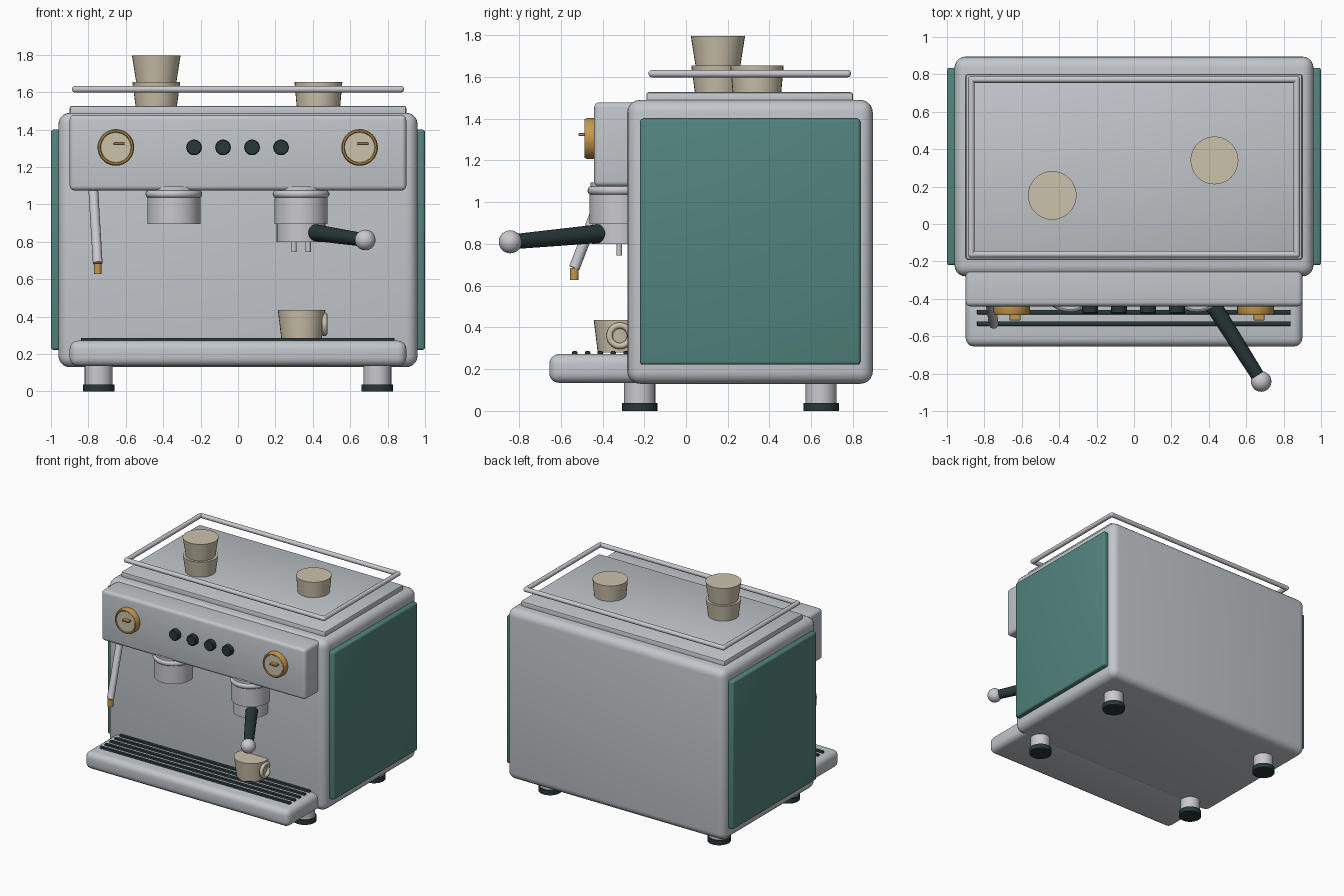
import bpy, bmesh, math
from mathutils import Vector, Matrix

if "Cube" in bpy.data.objects:
    bpy.data.objects.remove(bpy.data.objects["Cube"])


def mat(name, rgb):
    m = bpy.data.materials.new(name)
    m.diffuse_color = (*rgb, 1)
    m.use_nodes = True
    m.node_tree.nodes["Principled BSDF"].inputs["Base Color"].default_value = m.diffuse_color
    return m


STEEL = mat("brushed_steel", (0.54, 0.57, 0.60))
CHROME = mat("chrome", (0.58, 0.58, 0.62))
GREEN = mat("teal_green", (0.085, 0.23, 0.205))
BLACK = mat("dark_rubber", (0.022, 0.04, 0.04))
GOLD = mat("brass", (0.55, 0.31, 0.075))
CREAM = mat("cream", (0.60, 0.54, 0.41))


def finish(name, bm, material):
    bmesh.ops.recalc_face_normals(bm, faces=bm.faces)
    me = bpy.data.meshes.new(name)
    bm.to_mesh(me)
    bm.free()
    me.materials.append(material)
    ob = bpy.data.objects.new(name, me)
    bpy.context.collection.objects.link(ob)
    bpy.ops.object.select_all(action='DESELECT')
    ob.select_set(True)
    bpy.context.view_layer.objects.active = ob
    bpy.ops.object.shade_smooth_by_angle(angle=math.radians(35))
    return ob


def box(name, lo, hi, material, bevel=0.0, segs=4):
    lo, hi = Vector(lo), Vector(hi)
    bm = bmesh.new()
    bmesh.ops.create_cube(bm, size=1, matrix=Matrix.Translation((lo + hi) / 2)
                          @ Matrix.Diagonal((*(hi - lo), 1)))
    if bevel:
        bmesh.ops.bevel(bm, geom=bm.edges[:], offset=bevel, segments=segs,
                        profile=0.5, affect='EDGES')
    return finish(name, bm, material)


def lathe(name, profile, origin, material, axis=(0, 0, 1), segs=32):
    """Spin (radius, height) points round an axis; both ends are capped."""
    m = Matrix.Translation(origin) @ Vector((0, 0, 1)).rotation_difference(Vector(axis)).to_matrix().to_4x4()
    bm = bmesh.new()
    rings = [[bm.verts.new(m @ Vector((r * math.cos(a), r * math.sin(a), h)))
              for a in (2 * math.pi * i / segs for i in range(segs))] for r, h in profile]
    for p, q in zip(rings, rings[1:]):
        for i in range(segs):
            j = (i + 1) % segs
            bm.faces.new((p[i], p[j], q[j], q[i]))
    bm.faces.new(rings[0])
    bm.faces.new(rings[-1])
    return finish(name, bm, material)


def rod(name, a, b, r1, r2, material, segs=24):
    d = Vector(b) - Vector(a)
    return lathe(name, [(r1, 0), (r2, d.length)], a, material, d.normalized(), segs)


def ring(name, center, major, minor, material, rot, segs=32, sides=12):
    bm = bmesh.new()
    m = Matrix.Translation(center) @ rot
    vs = []
    for i in range(segs):
        a = 2 * math.pi * i / segs
        vs.append([bm.verts.new(m @ Vector(((major + minor * math.cos(b)) * math.cos(a),
                                            (major + minor * math.cos(b)) * math.sin(a),
                                            minor * math.sin(b))))
                   for b in (2 * math.pi * j / sides for j in range(sides))])
    for i in range(segs):
        p, q = vs[i], vs[(i + 1) % segs]
        for j in range(sides):
            k = (j + 1) % sides
            bm.faces.new((p[j], q[j], q[k], p[k]))
    return finish(name, bm, material)


def ball(name, center, r, material):
    bm = bmesh.new()
    bmesh.ops.create_uvsphere(bm, u_segments=24, v_segments=16, radius=r,
                              matrix=Matrix.Translation(center))
    return finish(name, bm, material)


# main housing, front head, drip tray and top cup tray
box("body", (-0.96, -0.28, 0.13), (0.96, 0.895, 1.49), STEEL, 0.06, 5)
box("front_head", (-0.9, -0.44, 1.075), (0.9, -0.2, 1.478), STEEL, 0.025)
box("drip_tray", (-0.9, -0.655, 0.135), (0.9, -0.2, 0.272), STEEL, 0.045)
box("cup_tray", (-0.9, -0.19, 1.46), (0.9, 0.8, 1.527), STEEL, 0.012, 2)

# coloured side panels
for side, s in (("left", -1), ("right", 1)):
    x = sorted((0.94 * s, 1.0 * s))
    box(side + "_panel", (x[0], -0.22, 0.222), (x[1], 0.835, 1.4), GREEN, 0.014, 3)

# drip grill bars
for i in range(5):
    y = -0.533 + i * 0.0615
    box("grill_bar", (-0.84, y - 0.013, 0.26), (0.838, y + 0.013, 0.287), BLACK, 0.007, 2)

# feet
for x in (-0.745, 0.745):
    for y in (-0.222, 0.647):
        rod("foot_post", (x, y, 0.02), (x, y, 0.16), 0.075, 0.075, CHROME)
        rod("foot_pad", (x, y, 0), (x, y, 0.038), 0.085, 0.085, BLACK)

# rail floating round the cup tray
rx, y0, y1, rz, rr = 0.87, -0.162, 0.773, 1.616, 0.018
corners = [(-rx, y0, rz), (rx, y0, rz), (rx, y1, rz), (-rx, y1, rz)]
for a, b in zip(corners, corners[1:] + corners[:1]):
    rod("rail_bar", a, b, rr, rr, CHROME, 16)
    ball("rail_corner", a, rr, CHROME)

# gauges: brass bezel, cream dial, needle
for x in (-0.653, 0.65):
    lathe("gauge_bezel", [(0.098, 0), (0.098, 0.035), (0.092, 0.046), (0.084, 0.046), (0.08, 0.038)],
          (x, -0.44, 1.305), GOLD, (0, -1, 0), 40)
    rod("gauge_dial", (x, -0.45, 1.305), (x, -0.482, 1.305), 0.08, 0.08, CREAM, 40)
    box("gauge_needle", (x - 0.012, -0.515, 1.317), (x + 0.047, -0.47, 1.331), GOLD, 0.003, 1)

# push buttons
for i in range(4):
    lathe("button", [(0.042, 0), (0.042, 0.036), (0.037, 0.041)],
          (-0.235 + i * 0.155, -0.438, 1.305), BLACK, (0, -1, 0), 24)

# brew groups with rounded collars
GX, GY = 0.337, -0.32
for x in (-0.343, GX):
    rod("brew_group", (x, GY, 0.895), (x, GY, 1.045), 0.142, 0.142, CHROME, 40)
    rod("group_neck", (x, GY, 1.04), (x, GY, 1.095), 0.138, 0.138, CHROME, 40)
    ring("group_collar", (x, GY, 1.056), 0.13, 0.022, CHROME, Matrix(), 40)

# portafilter basket, spouts and handle
rod("portafilter", (GX, GY, 0.8), (GX, GY, 0.9), 0.13, 0.13, CHROME, 40)
for dx in (-0.038, 0.038):
    rod("spout", (GX + dx, GY, 0.745), (GX + dx, GY, 0.81), 0.014, 0.014, CHROME, 16)
rod("portafilter_handle", (0.408, -0.41, 0.85), (0.67, -0.825, 0.811), 0.045, 0.036, BLACK)
ball("handle_knob", (0.68, -0.842, 0.81), 0.055, CHROME)

# steam wand
rod("steam_wand", (-0.775, -0.375, 1.1), (-0.75, -0.535, 0.685), 0.026, 0.026, CHROME)
rod("wand_tip", (-0.75, -0.535, 0.628), (-0.75, -0.535, 0.685), 0.021, 0.021, GOLD)

# cups: stack and single on top, one with a handle under the spouts
rod("stack_lower_cup", (-0.437, 0.153, 1.515), (-0.437, 0.153, 1.655), 0.109, 0.128, CREAM, 32)
rod("stack_upper_cup", (-0.437, 0.153, 1.65), (-0.437, 0.153, 1.797), 0.107, 0.13, CREAM, 32)
rod("top_single_cup", (0.43, 0.34, 1.51), (0.43, 0.34, 1.655), 0.115, 0.128, CREAM, 32)
rod("serving_cup", (0.34, -0.315, 0.28), (0.34, -0.315, 0.435), 0.108, 0.127, CREAM, 32)
ring("cup_handle", (0.463, -0.317, 0.36), 0.049, 0.015, CREAM, Matrix.Rotation(math.pi / 2, 4, 'Y'))
